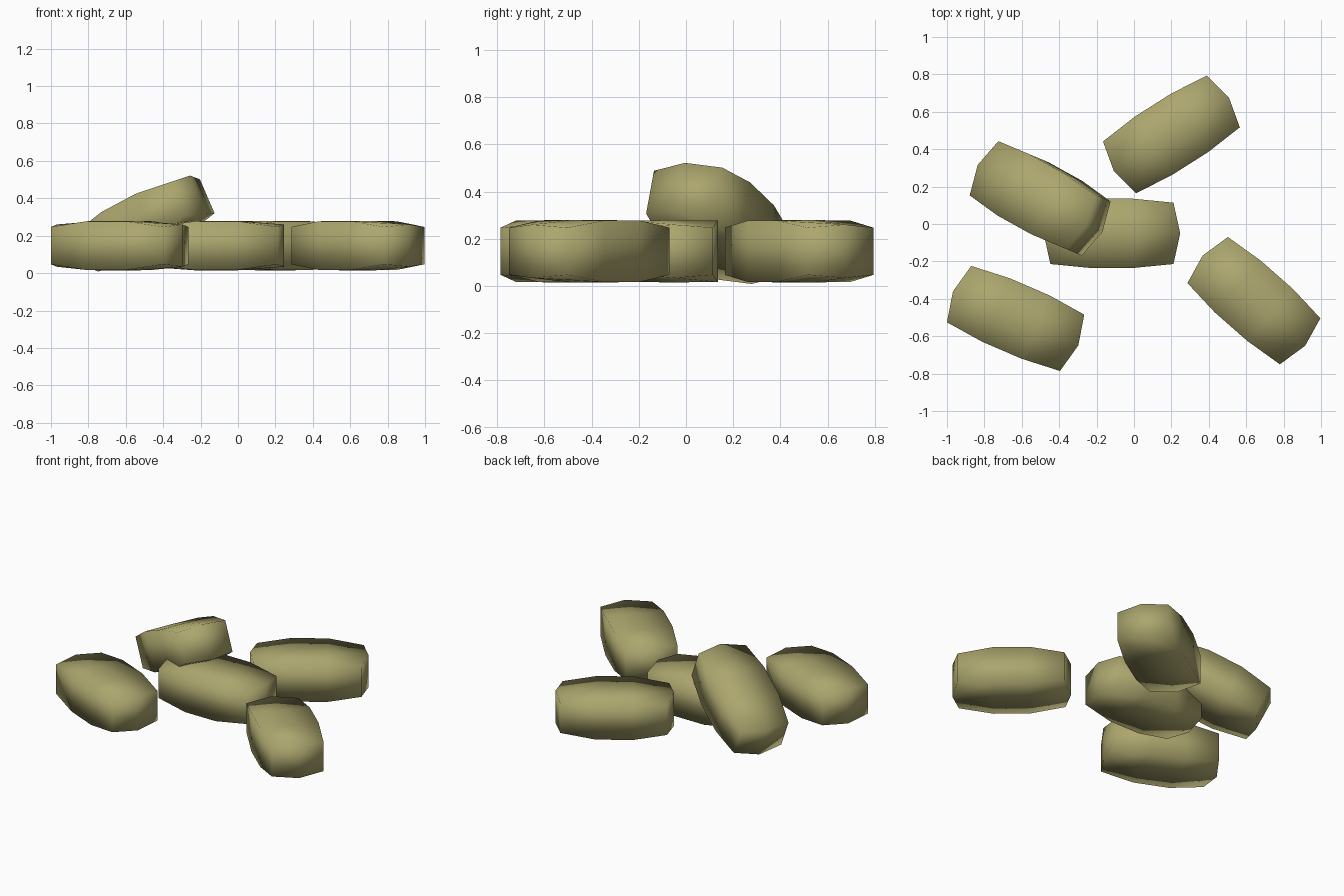
import bpy, bmesh, math

if "Cube" in bpy.data.objects:
    bpy.data.objects.remove(bpy.data.objects["Cube"])

cloth = bpy.data.materials.new("khaki_cloth")
cloth.diffuse_color = (0.41, 0.38, 0.155, 1)
cloth.use_nodes = True
cloth.node_tree.nodes["Principled BSDF"].inputs["Base Color"].default_value = cloth.diffuse_color


def bag_mesh():
    """Low-poly stuffed bag: a cut box, bulged in the middle and tapered at the ends."""
    bm = bmesh.new()
    bmesh.ops.create_cube(bm, size=2)
    # two cross cuts and one lengthwise cut
    for co, no in (((-0.35, 0, 0), (1, 0, 0)), ((0.35, 0, 0), (1, 0, 0)), ((0, 0, 0), (0, 1, 0))):
        bmesh.ops.bisect_plane(bm, geom=bm.verts[:] + bm.edges[:] + bm.faces[:],
                               plane_co=co, plane_no=no)
    for v in bm.verts:
        end, mid = abs(v.co.x) > 0.9, abs(v.co.y) < 0.1
        if end:
            size = (0.365, 0, 0.113) if mid else (0.329, 0.164, 0.1)
        else:
            size = (0.115, 0, 0.132) if mid else (0.115, 0.185, 0.13)
        v.co = [math.copysign(s, c) for s, c in zip(size, v.co)]
    bmesh.ops.recalc_face_normals(bm, faces=bm.faces[:])
    for f in bm.faces:
        f.smooth = True
    me = bpy.data.meshes.new("sandbag")
    bm.to_mesh(me)
    bm.free()
    me.materials.append(cloth)
    return me


# name, centre, rotation in degrees
BAGS = [
    ("middle_sandbag", (-0.118, -0.05, 0.147), (0, 0, 0)),
    ("left_sandbag", (-0.633, -0.505, 0.147), (0, 0, -23.3)),
    ("right_sandbag", (0.641, -0.41, 0.147), (0, 0, -41.3)),
    ("back_sandbag", (0.20, 0.479, 0.147), (0, 0, 32.4)),
    ("leaning_sandbag", (-0.502, 0.137, 0.265), (2.6, -25, -29)),
]
mesh = bag_mesh()
for name, loc, rot in BAGS:
    ob = bpy.data.objects.new(name, mesh)
    ob.location = loc
    ob.rotation_euler = [math.radians(a) for a in rot]
    bpy.context.collection.objects.link(ob)
